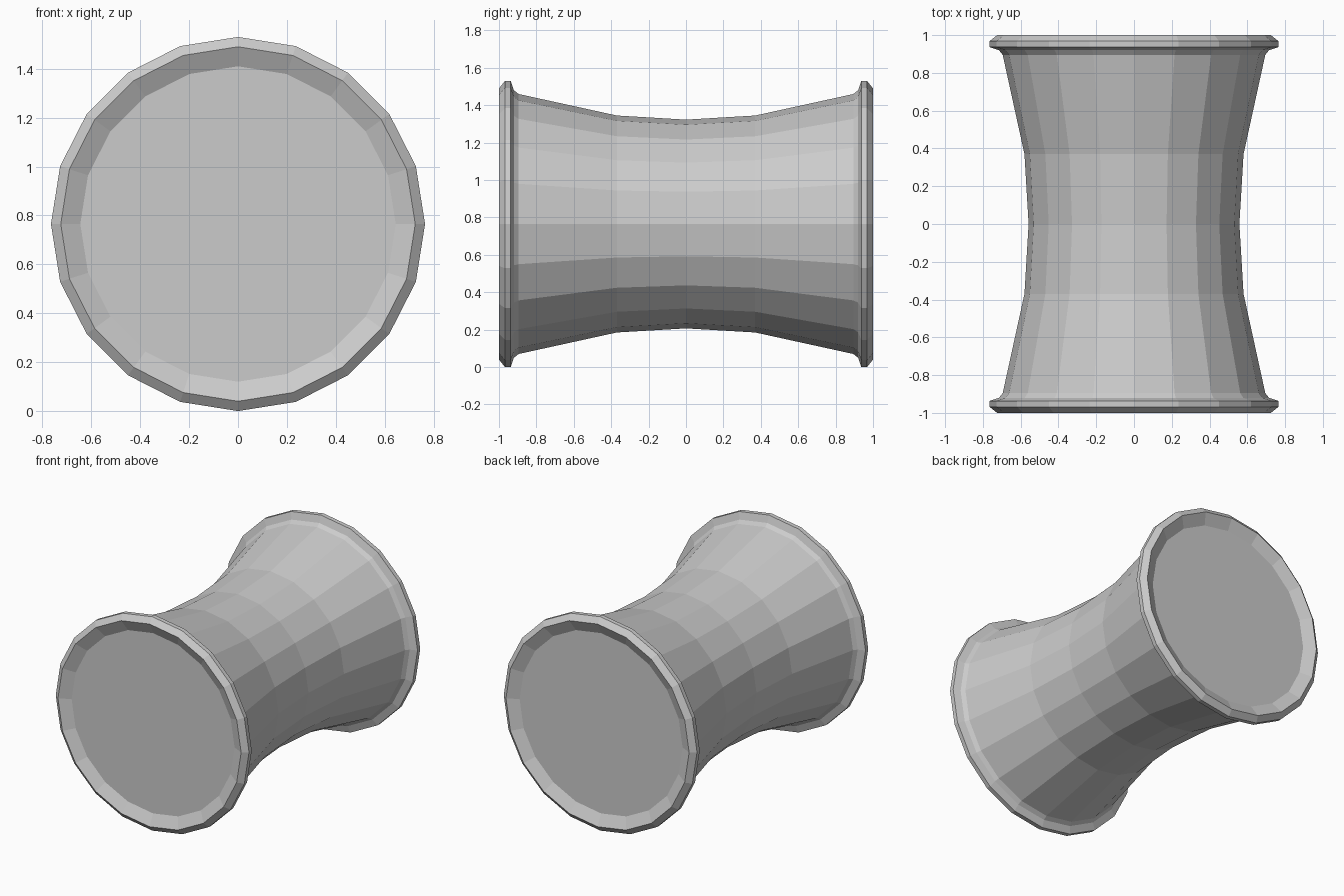
import bpy, bmesh, math

if "Cube" in bpy.data.objects:
    bpy.data.objects.remove(bpy.data.objects["Cube"])

SIDES = 20
CENTRE_Z = 0.765

def lathe(name, profile, cap_start=False, cap_end=False):
    """Spin (y, radius) points around the horizontal y axis."""
    bm = bmesh.new()
    rings = []
    for y, r in profile:
        rings.append([bm.verts.new((r * math.cos(2 * math.pi * i / SIDES), y,
                                    r * math.sin(2 * math.pi * i / SIDES)))
                      for i in range(SIDES)])
    for a, b in zip(rings, rings[1:]):
        for i in range(SIDES):
            j = (i + 1) % SIDES
            bm.faces.new((a[i], a[j], b[j], b[i]))
    if cap_start:
        bm.faces.new(rings[0])
    if cap_end:
        bm.faces.new(rings[-1])
    bmesh.ops.recalc_face_normals(bm, faces=bm.faces)
    mesh = bpy.data.meshes.new(name)
    bm.to_mesh(mesh)
    bm.free()
    obj = bpy.data.objects.new(name, mesh)
    obj.location.z = CENTRE_Z
    bpy.context.collection.objects.link(obj)
    return obj

# Half profile: recessed skin, bevelled rim, flared shell, narrow waist
half = [(-0.96, 0.645), (-1.0, 0.725), (-0.968, 0.765), (-0.937, 0.765),
        (-0.92, 0.715), (-0.895, 0.695), (-0.37, 0.58)]
mirrored = [(-y, r) for y, r in reversed(half)]

# Closed drum with both skins
lathe("drum_body", half + [(0.0, 0.558)] + mirrored, cap_start=True, cap_end=True)
